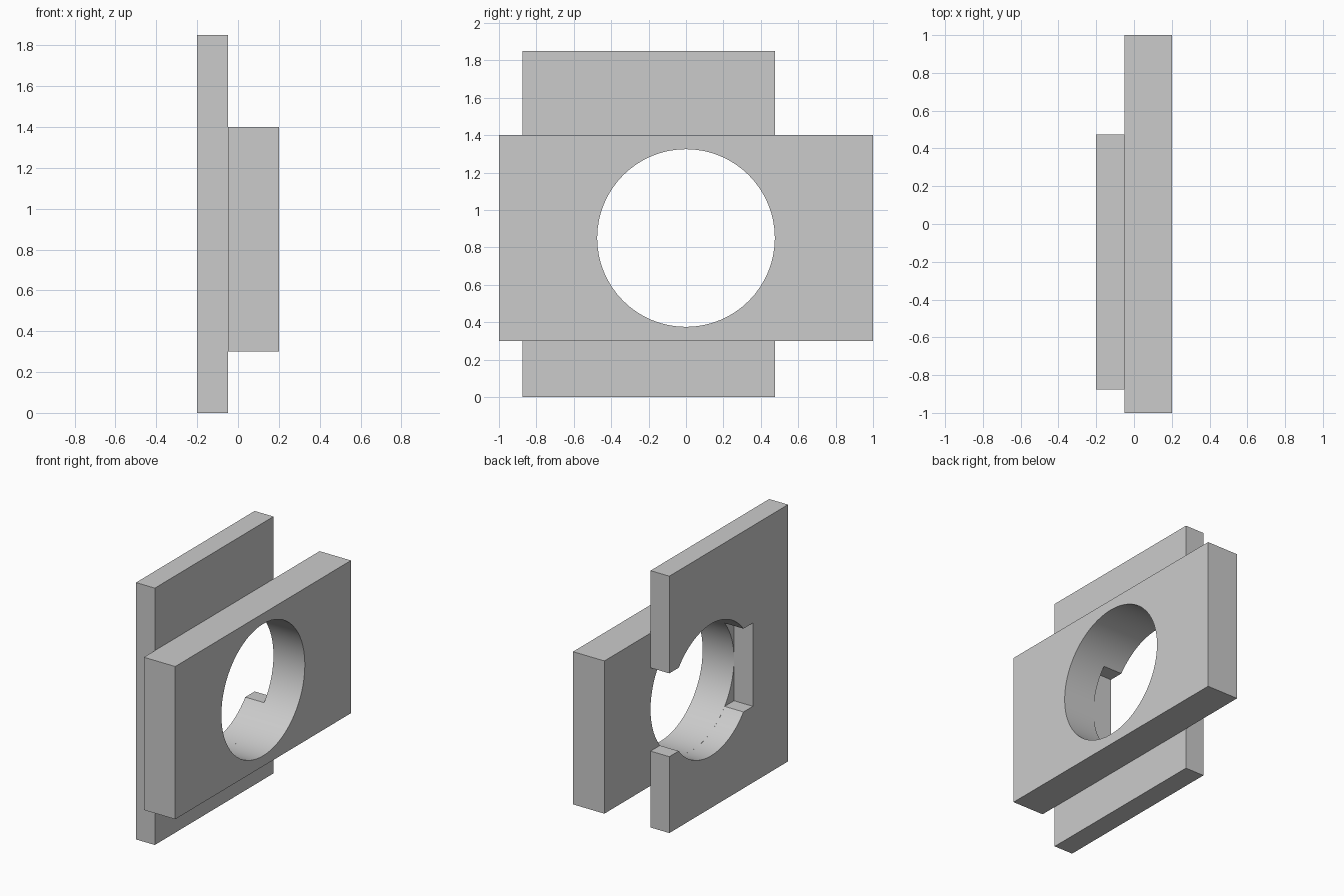
import bpy, bmesh, math

default = bpy.data.objects.get("Cube")
if default:
    bpy.data.objects.remove(default, do_unlink=True)

RADIUS = 0.475       # bore radius
CENTRE_Z = 0.85      # bore height
SLOT = 0.3           # half height of the side slot
STEPS = 64

grey = bpy.data.materials.new("light grey")
grey.use_nodes = True
colour = (0.6, 0.6, 0.6, 1)
grey.diffuse_color = colour
grey.node_tree.nodes["Principled BSDF"].inputs["Base Color"].default_value = colour


def arc(start, end, steps):
    """Points on the bore circle as (y, z)."""
    angles = [start + (end - start) * i / steps for i in range(steps + 1)]
    return [(RADIUS * math.cos(a), CENTRE_Z + RADIUS * math.sin(a)) for a in angles]


def extrude_profile(name, profile, x0, x1):
    """Solid made by extruding a (y, z) outline along x."""
    bm = bmesh.new()
    face = bm.faces.new([bm.verts.new((x0, y, z)) for y, z in profile])
    moved = bmesh.ops.extrude_face_region(bm, geom=[face])["geom"]
    verts = [g for g in moved if isinstance(g, bmesh.types.BMVert)]
    bmesh.ops.translate(bm, verts=verts, vec=(x1 - x0, 0, 0))
    bmesh.ops.recalc_face_normals(bm, faces=bm.faces)
    mesh = bpy.data.meshes.new(name)
    bm.to_mesh(mesh)
    bm.free()
    obj = bpy.data.objects.new(name, mesh)
    bpy.context.collection.objects.link(obj)
    mesh.materials.append(grey)
    return obj


def activate(obj):
    bpy.ops.object.select_all(action='DESELECT')
    obj.select_set(True)
    bpy.context.view_layer.objects.active = obj


# Thick block with a round bore
block = extrude_profile("bored_block", [(-1, 0.3), (1, 0.3), (1, 1.4), (-1, 1.4)], -0.05, 0.2)
cutter = extrude_profile("bore_cutter", arc(0, 2 * math.pi, STEPS)[:-1], -0.5, 0.5)
cutter.hide_render = True
bore = block.modifiers.new("bore", 'BOOLEAN')
bore.operation = 'DIFFERENCE'
bore.solver = 'EXACT'
bore.object = cutter
activate(block)
bpy.ops.object.modifier_apply(modifier="bore")
bpy.data.objects.remove(cutter, do_unlink=True)

# Thin plate, open on one side where the slot meets the bore
low, high = CENTRE_Z - SLOT, CENTRE_Z + SLOT
a = math.asin(SLOT / RADIUS)
outline = [(0.475, 0), (0.475, low)]
outline += arc(-a, a - math.pi, STEPS // 2)
outline += [(-RADIUS, low), (-RADIUS, high)]
outline += arc(math.pi - a, a, STEPS // 2)
outline += [(0.475, high), (0.475, 1.85), (-0.875, 1.85), (-0.875, 0)]
plate = extrude_profile("slotted_plate", outline, -0.2, -0.05)

# Smooth bore walls, sharp corners
for part in (block, plate):
    activate(part)
    bpy.ops.object.shade_smooth_by_angle(angle=math.radians(30))
